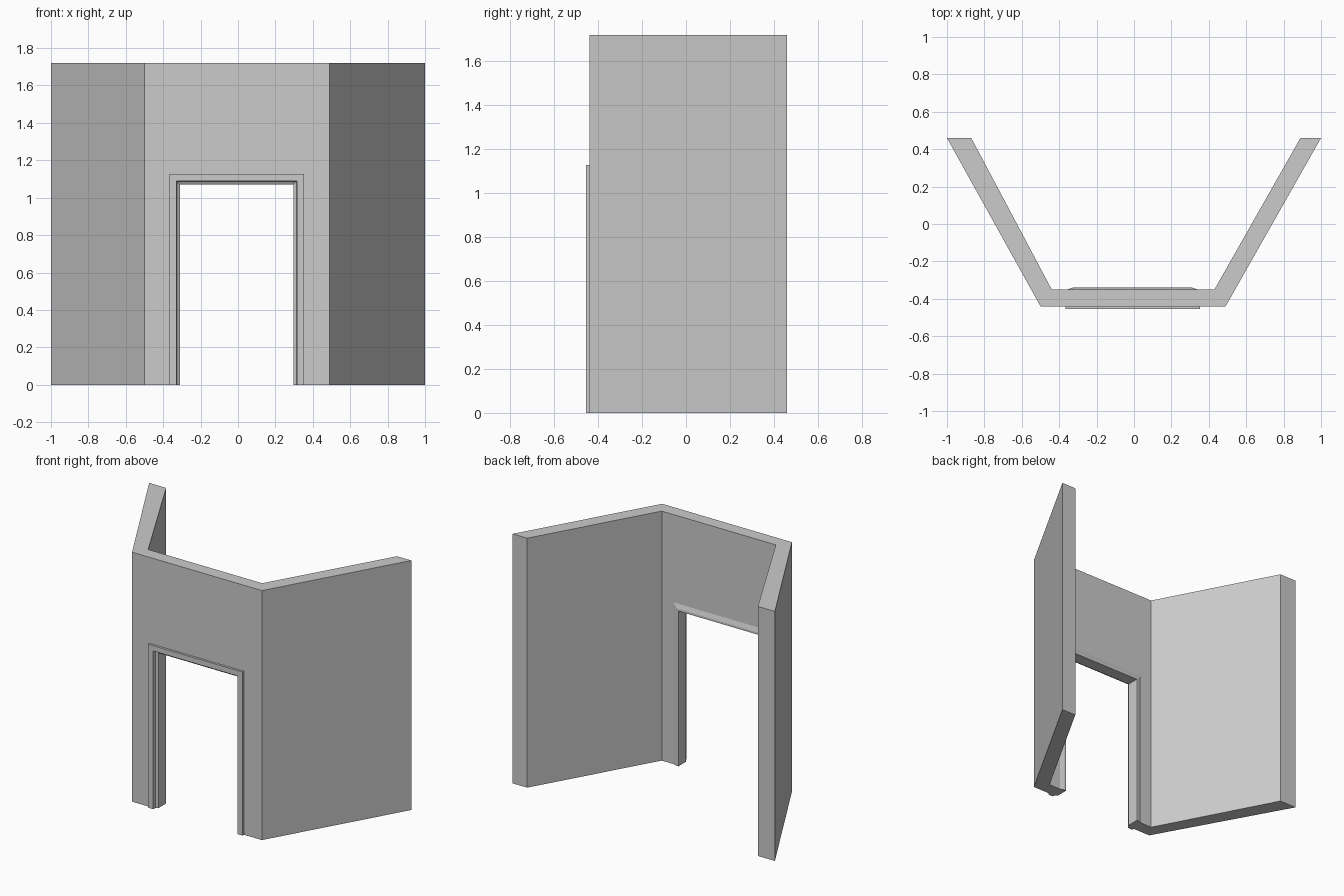
import bpy, bmesh

cube = bpy.data.objects.get("Cube")
if cube:
    bpy.data.objects.remove(cube, do_unlink=True)

HEIGHT = 1.72
MID = -0.007          # centre line of the doorway
BACK, FRONT = -0.35, -0.44

plaster = bpy.data.materials.new("plain_grey")
plaster.use_nodes = True
grey = (0.6, 0.6, 0.6, 1)
plaster.diffuse_color = grey
plaster.node_tree.nodes["Principled BSDF"].inputs["Base Color"].default_value = grey


def finish(name, bm):
    bmesh.ops.recalc_face_normals(bm, faces=bm.faces)
    mesh = bpy.data.meshes.new(name)
    bm.to_mesh(mesh)
    bm.free()
    mesh.materials.append(plaster)
    obj = bpy.data.objects.new(name, mesh)
    bpy.context.collection.objects.link(obj)
    return obj


def prism(name, outline, lift):
    """Extrude a flat outline along the lift vector."""
    bm = bmesh.new()
    face = bm.faces.new([bm.verts.new(p) for p in outline])
    new = bmesh.ops.extrude_face_region(bm, geom=[face])["geom"]
    moved = [v for v in new if isinstance(v, bmesh.types.BMVert)]
    bmesh.ops.translate(bm, verts=moved, vec=lift)
    return finish(name, bm)


def arch(offset, y, half=0.303, top=1.07):
    """Doorway path, pushed outward by offset."""
    l, r, t = MID - half - offset, MID + half + offset, top + offset
    return [(l, y, 0), (l, y, t), (r, y, t), (r, y, 0)]


# Splayed side walls
right_plan = [(-1, .46), (-.87, .46), (-.44, BACK), (-.5, FRONT)]
left_plan = [(1, .46), (.89, .46), (.43, BACK), (.49, FRONT)]
for name, plan in (("right_wall", right_plan), ("left_wall", left_plan)):
    prism(name, [(x, y, 0) for x, y in plan], (0, 0, HEIGHT))

# Front wall with the doorway left open, sharing the mitred corners
opening = arch(0.03, FRONT)
outline = [(-.5, FRONT, 0), (-.5, FRONT, HEIGHT), (.49, FRONT, HEIGHT), (.49, FRONT, 0)]
wall = prism("front_wall", outline + opening[::-1], (0, BACK - FRONT, 0))
for v in wall.data.vertices:
    if v.co.y > FRONT + 0.01 and abs(v.co.x) > 0.4:
        v.co.x = -.44 if v.co.x < 0 else .43

# Door frame: one section swept round the doorway
section = [(0.057, FRONT), (0.057, -.455), (0.02, -.455), (0.016, -.435),
           (0, -.425), (0, -.34), (0.015, -.34), (0.045, BACK)]
bm = bmesh.new()
rings = [[bm.verts.new(p) for p in arch(o, y)] for o, y in section]
for a, b in zip(rings, rings[1:] + rings[:1]):
    for i in range(3):
        bm.faces.new((a[i], a[i + 1], b[i + 1], b[i]))
for end in (0, 3):
    bm.faces.new([ring[end] for ring in rings])
finish("door_frame", bm)
